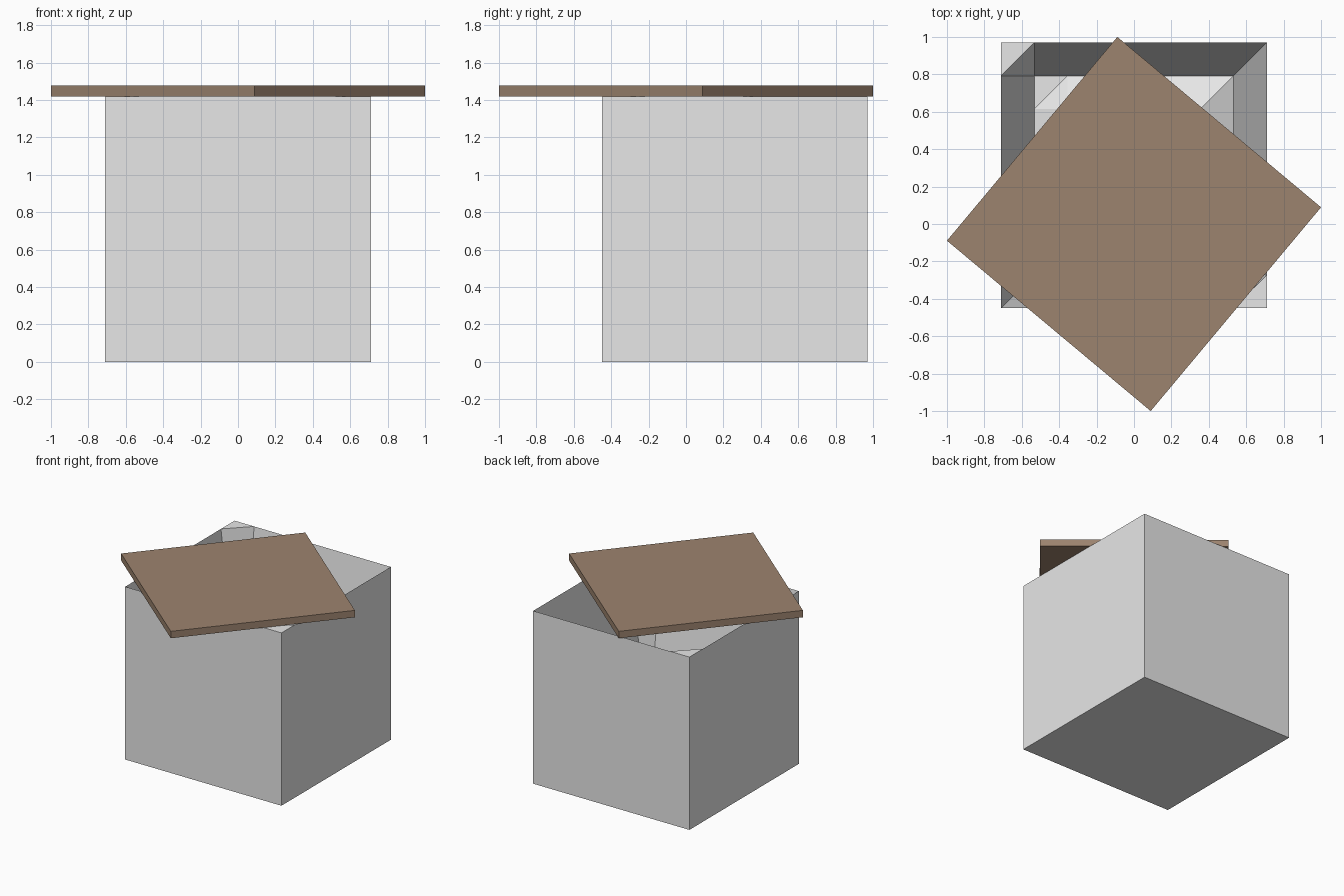
import bpy, bmesh, math

if "Cube" in bpy.data.objects:
    bpy.data.objects.remove(bpy.data.objects["Cube"])

H = 1.42                 # box height
R = 0.71                 # box half width
CY = 0.26                # box centre in y
LID_T = 0.057            # lid thickness
N = 8                    # cells across the inner lining


def material(name, rgb):
    m = bpy.data.materials.new(name)
    m.diffuse_color = (*rgb, 1)
    m.use_nodes = True
    m.node_tree.nodes["Principled BSDF"].inputs["Base Color"].default_value = m.diffuse_color
    return m


def add_object(name, bm, mat):
    mesh = bpy.data.meshes.new(name)
    bm.to_mesh(mesh)
    bm.free()
    mesh.materials.append(mat)
    ob = bpy.data.objects.new(name, mesh)
    bpy.context.collection.objects.link(ob)
    return ob


grey = material("light_grey", (0.8, 0.8, 0.8))
brown = material("lid_brown", (0.335, 0.229, 0.158))

# Outer shell: cube with its top face removed
bm = bmesh.new()
bmesh.ops.create_cube(bm, size=1)
bmesh.ops.delete(bm, geom=[f for f in bm.faces if f.normal.z > 0.9], context='FACES')
shell = add_object("box_shell", bm, grey)
shell.scale = (2 * R, 2 * R, H)
shell.location = (0, CY, H / 2)

# Inner lining: grid pushed down from the rim, with a slightly raised floor
bm = bmesh.new()


def lining_height(i, j):
    ring = min(i, j, N - i, N - j)
    return (H, 0.004, 0.1)[min(ring, 2)]


step = 2 * R / N
v = [[bm.verts.new((-R + i * step, CY - R + j * step, lining_height(i, j)))
      for j in range(N + 1)] for i in range(N + 1)]
for i in range(N):
    for j in range(N):
        a, b, c, d = v[i][j], v[i + 1][j], v[i + 1][j + 1], v[i][j + 1]
        bm.faces.new((a, b, c))
        bm.faces.new((a, c, d))
add_object("box_lining", bm, grey)

# Lid: thin square board, turned on top of the box
bm = bmesh.new()
bmesh.ops.create_cube(bm, size=1)
lid = add_object("lid", bm, brown)
lid.scale = (2 * R, 2 * R, LID_T)
lid.location = (0, 0, H + LID_T / 2)
lid.rotation_euler.z = math.radians(45 + 5.1)
